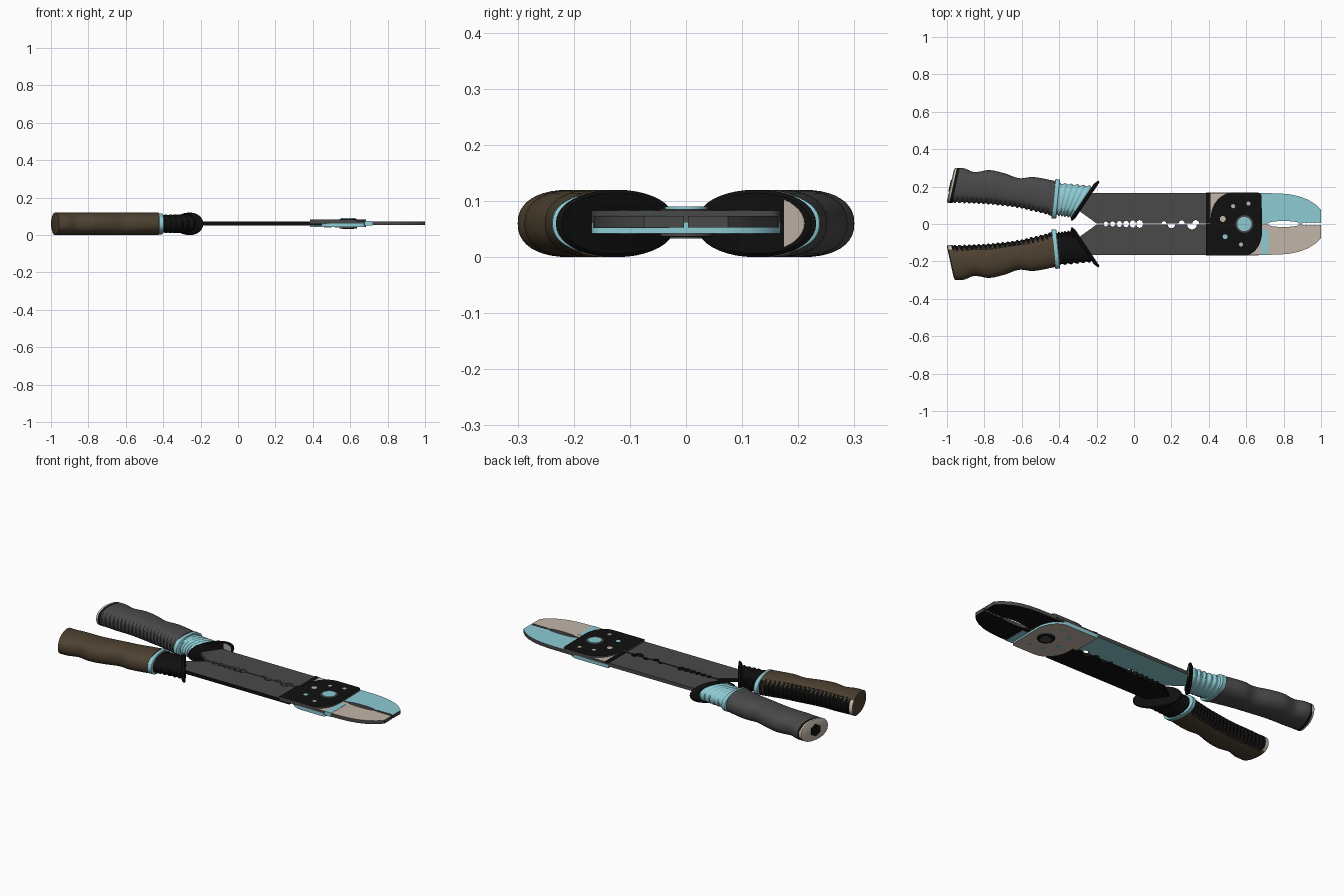
import bpy, bmesh, math
from mathutils import Vector

if "Cube" in bpy.data.objects:
    bpy.data.objects.remove(bpy.data.objects["Cube"])


def mat(name, r, g, b):
    m = bpy.data.materials.new(name)
    m.diffuse_color = (r, g, b, 1)
    m.use_nodes = True
    m.node_tree.nodes["Principled BSDF"].inputs["Base Color"].default_value = m.diffuse_color
    return m


GRAY = mat("steel_gray", .068, .067, .068)
BLACK = mat("black", .005, .005, .005)
BLUE = mat("light_blue", .27, .60, .66)
BEIGE = mat("beige", .54, .46, .39)
BROWN = mat("dark_brown", .075, .053, .030)


def finish(name, bm, mats, rule=None, smooth=True):
    bmesh.ops.recalc_face_normals(bm, faces=bm.faces)
    bm.normal_update()
    if rule:
        for f in bm.faces:
            f.material_index = mats.index(rule(f.calc_center_median(), f.normal))
    me = bpy.data.meshes.new(name)
    bm.to_mesh(me)
    bm.free()
    ob = bpy.data.objects.new(name, me)
    bpy.context.collection.objects.link(ob)
    for m in mats:
        me.materials.append(m)
    if smooth:
        bpy.ops.object.select_all(action='DESELECT')
        ob.select_set(True)
        bpy.context.view_layer.objects.active = ob
        bpy.ops.object.shade_smooth_by_angle(angle=math.radians(35))
    return ob


def plate(name, pts, z0, z1, s, top, side, bottom):
    """Flat plate from an outline, mirrored in y when s is -1."""
    bm = bmesh.new()
    f = bm.faces.new([bm.verts.new((x, s * y, z0)) for x, y in pts])
    r = bmesh.ops.extrude_face_region(bm, geom=[f])
    bmesh.ops.translate(bm, vec=(0, 0, z1 - z0),
                        verts=[v for v in r["geom"] if isinstance(v, bmesh.types.BMVert)])
    mats = list(dict.fromkeys([top, side, bottom]))
    return finish(name, bm, mats, lambda c, n: top if n.z > .5 else bottom if n.z < -.5 else side)


def loft(name, stations, s, mats, rule, inner_ribs=False, n=40, e=2.3):
    """Skin over oval sections (x, y_low, y_high, half_height, shear, rib)."""
    bm = bmesh.new()
    rings = []
    for x, lo, hi, hz, sh, rib in stations:
        yc, hy, ring = (lo + hi) / 2, (hi - lo) / 2, []
        for k in range(n):
            a = 2 * math.pi * k / n
            c, d = math.cos(a), math.sin(a)
            y = hy * math.copysign(abs(c) ** (2 / e), c)
            z = hz * math.copysign(abs(d) ** (2 / e), d)
            if inner_ribs and c < -.6:
                y += rib
            ring.append(bm.verts.new((x + sh * y, s * (yc + y), .06 + z)))
        rings.append(ring)
    for p, q in zip(rings, rings[1:]):
        for k in range(n):
            bm.faces.new((p[k], p[(k + 1) % n], q[(k + 1) % n], q[k]))
    bm.faces.new(rings[0])
    bm.faces.new(rings[-1])
    return finish(name, bm, mats, rule)


def curve(pts, x):
    """Smooth curve through a few points."""
    def slope(i):
        a, b = pts[max(i - 1, 0)], pts[min(i + 1, len(pts) - 1)]
        return (b[1] - a[1]) / (b[0] - a[0])
    for i in range(len(pts) - 1):
        if x <= pts[i + 1][0] or i == len(pts) - 2:
            h = pts[i + 1][0] - pts[i][0]
            t = min(max((x - pts[i][0]) / h, 0), 1)
            return ((2*t**3 - 3*t*t + 1) * pts[i][1] + (t**3 - 2*t*t + t) * h * slope(i)
                    + (3*t*t - 2*t**3) * pts[i + 1][1] + (t**3 - t*t) * h * slope(i + 1))


def disc(name, x, y, z0, z1, r, m, n=24):
    bm = bmesh.new()
    bmesh.ops.create_cone(bm, cap_ends=True, segments=n, radius1=r, radius2=r, depth=z1 - z0)
    bmesh.ops.translate(bm, vec=(x, y, (z0 + z1) / 2), verts=bm.verts)
    return finish(name, bm, [m])


def arc(cx, cy, rx, ry, a0, a1, n=12):
    return [(cx + rx * math.cos(math.radians(a0 + (a1 - a0) * i / n)),
             cy + ry * math.sin(math.radians(a0 + (a1 - a0) * i / n))) for i in range(n + 1)]


HIGH = [(-.98, .30), (-.93, .298), (-.87, .278), (-.79, .288), (-.71, .272),
        (-.625, .245), (-.55, .251), (-.43, .23)]
LOW = [(-.98, .113), (-.8, .106), (-.7, .097), (-.6, .083), (-.5, .060), (-.43, .043)]


def upper_grip(c, n):
    if c.x - .22 * (c.y - .205) < -.965:
        return BEIGE
    return BLACK if c.x - .22 * (c.y - .205) < -.953 else GRAY


def lower_grip(c, n):
    if n.y > .55:
        return BEIGE if c.x < -.975 else BLACK
    return BROWN


for s, side in ((1, "upper"), (-1, "lower")):
    # finger-shaped grip with ribs on the inner side
    st = [(-.982, .125, .285, .05, .22, 0)]
    for i in range(111):
        x = -.977 + i * .005
        rib = .004 + .004 * math.cos(2 * math.pi * i / 5) if -.95 < x < -.45 else 0
        lo, hi = curve(LOW, x), curve(HIGH, x)
        st.append((x, lo, hi, .06, .22 - .12 * i / 110, rib))
    loft(side + "_grip", st, s, [GRAY, BLACK, BEIGE, BROWN],
         upper_grip if s > 0 else lower_grip, True)

    # collar ring
    loft(side + "_collar", [(-.432, .035, .235, .052, .1, 0), (-.429, .030, .24, .056, .1, 0),
                            (-.408, .028, .238, .056, .1, 0), (-.405, .033, .233, .052, .1, 0)],
         s, [BLUE], None)

    # ringed neck leaning into the guard
    st = []
    for i in range(41):
        t = i / 40
        w = .004 * math.cos(2 * math.pi * t * 6)
        st.append((-.41 + .147 * t, .047 - .012 * t - w, .218 - .018 * t + w, .048 + w / 2,
                   .1 + .57 * t, 0))
    neck = BLUE if s > 0 else BLACK
    loft(side + "_neck", st, s, [neck], None, e=2.2)

    # slanted finger guard
    loft(side + "_guard", [(-.275, .035, .215, .052, .67, 0), (-.268, .02, .228, .059, .67, 0),
                           (-.258, .018, .232, .06, .67, 0), (-.25, .03, .222, .054, .67, 0)],
         s, [BLACK, BEIGE],
         lambda c, n: BLACK, e=2.1)

    # notched stripping blade
    pts = [(-.3, .155), (-.3, .075), (-.2, .003)]
    notches = [(-.15 + .036 * i, .010 + .0015 * i) for i in range(6)]
    notches += [(.20, .020), (.31, .026)] if s < 0 else [(.16, .012), (.255, .016), (.33, .018)]
    for x, r in notches:
        pts += arc(x, .003, r, r, 180, 0, 8)
    pts += [(.45, .003), (.45, .166), (-.25, .166)]
    plate(side + "_blade", pts, .052, .072, s, GRAY, GRAY if s > 0 else BLACK,
          BLUE if s > 0 else BLACK)

    # tapered plier jaw with a hollow in the bite
    pts = [(.6, .004)] + arc(.80, .004, .08, .012, 180, 0, 8)
    for i in range(4):
        pts += [(.9 + .022 * i, .004), (.911 + .022 * i, .009)]
    pts += [(1, .004), (1, .075), (.97, .105), (.93, .13), (.88, .149), (.83, .159),
            (.77, .164), (.6, .166)]
    plate(side + "_jaw", pts, .053, .073, s, BLUE if s > 0 else BEIGE, GRAY, BLACK)

    # crossing pivot plates
    pts = ([(.385, -.168)] + [(.385, 0), (.41, 0)] + arc(.53, .03, .12, .138, 180, 90)
           + arc(.66, .148, .022, .02, 90, 0, 4) + arc(.59, -.04, .095, .128, 0, -90))
    if s > 0:
        plate("top_pivot_plate", pts, .062, .083, 1, BLACK, GRAY, BLACK)
    else:
        plate("bottom_pivot_plate", pts, .042, .062, -1, BEIGE, BLUE, BEIGE)

# beige base visible in the cut corners of the top plate
plate("corner_spacer_upper", [(.41, .0), (.55, .0), (.55, .165), (.41, .165)], .060, .074, 1,
      BEIGE, GRAY, BEIGE)
plate("corner_spacer_lower", [(.58, .0), (.68, .0), (.68, .165), (.58, .165)], .060, .074, -1,
      BEIGE, GRAY, BEIGE)
# stripe across the blade end and the lower jaw
plate("blade_stripe", [(.385, .004), (.41, .004), (.41, .167), (.385, .167)], .068, .075, 1,
      BLACK, BLACK, BLACK)
plate("jaw_stripe", [(.68, .03), (.72, .03), (.72, .166), (.68, .166)], .0515, .0745, -1,
      BLUE, BLUE, BLUE)

# pivot bolt
disc("pivot_ring", .59, 0, .038, .086, .047, GRAY, 32)
disc("pivot_bolt_top", .59, 0, .06, .090, .038, BLUE, 32)
disc("pivot_ring_bottom", .59, 0, .036, .04, .046, BLACK, 32)
disc("pivot_bolt_bottom", .59, 0, .033, .04, .03, GRAY, 32)

# small gauge holes shown as plugs on both sides
for x, y, r, m in ((.475, .027, .016, BEIGE), (.53, .095, .011, BEIGE), (.612, .11, .011, BEIGE),
                   (.487, -.068, .013, BLUE), (.572, -.11, .011, BEIGE)):
    disc("gauge_hole_top", x, y, .080, .0842, r, m, 16)
    disc("gauge_hole_bottom", x, -y, .0408, .045, r, BLUE, 16)

# hexagonal insert in the upper grip end
hexa = disc("grip_end_insert", 0, 0, -.004, .004, .036, BLACK, 6)
hexa.rotation_euler = Vector((-1, .22, 0)).to_track_quat('Z', 'Y').to_euler()
hexa.location = (-.982, .205, .06)

# pale patch on the face of the upper guard
bm = bmesh.new()
ring = []
for k in range(13):
    a = math.radians(-55 + 110 * k / 12)
    ring.append(bm.verts.new((-.2485 + .67 * .085 * math.cos(a), .126 + .085 * math.cos(a),
                              .06 + .052 * math.sin(a))))
bm.faces.new(ring)
r = bmesh.ops.extrude_face_region(bm, geom=bm.faces[:])
bmesh.ops.translate(bm, vec=(-.004, .002, 0),
                    verts=[v for v in r["geom"] if isinstance(v, bmesh.types.BMVert)])
finish("guard_patch", bm, [BEIGE])
